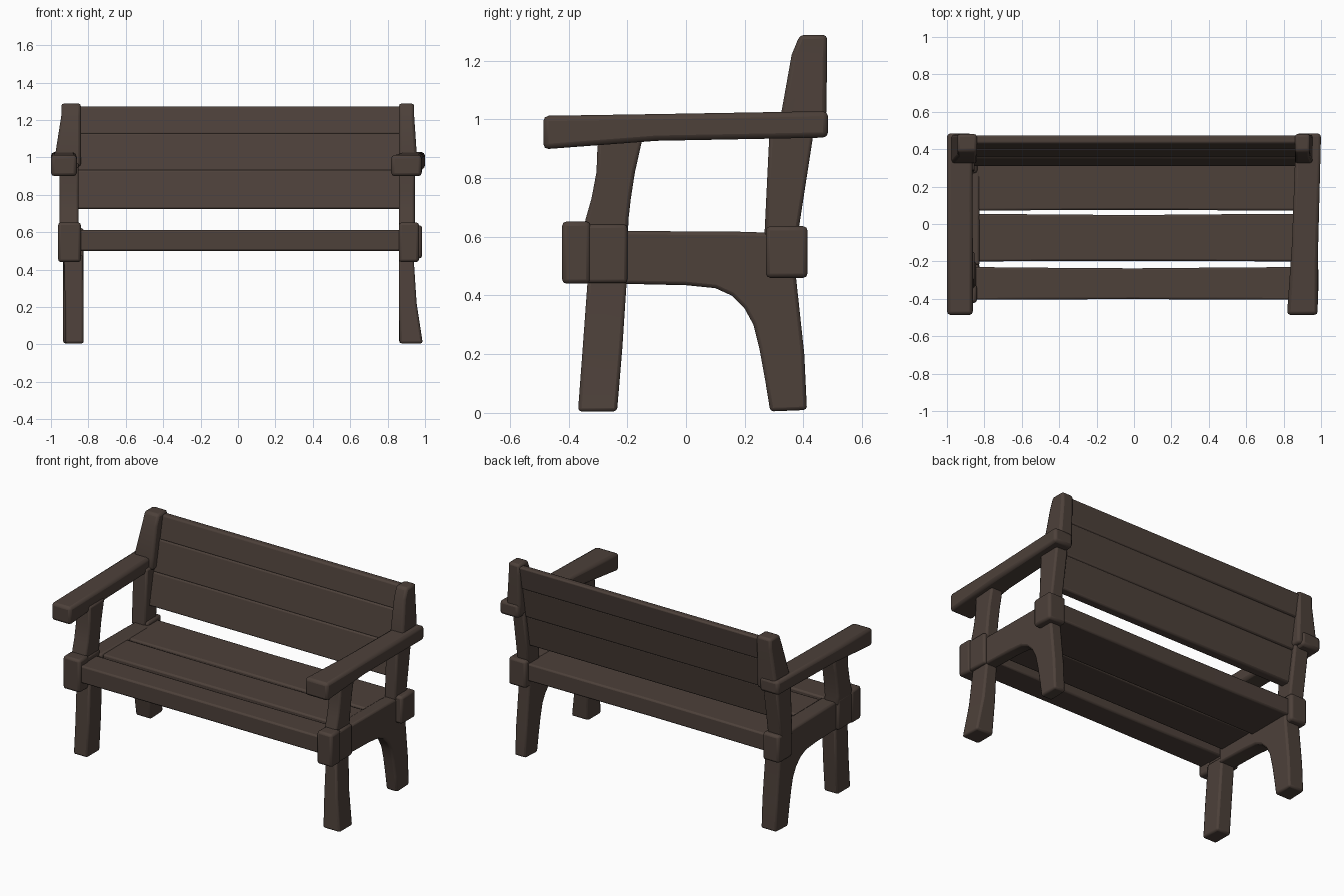
import bpy, bmesh, math

if "Cube" in bpy.data.objects:
    bpy.data.objects.remove(bpy.data.objects["Cube"])

wood = bpy.data.materials.new("dark brown wood")
wood.diffuse_color = (0.074, 0.052, 0.042, 1)
wood.use_nodes = True
wood.node_tree.nodes["Principled BSDF"].inputs["Base Color"].default_value = wood.diffuse_color


def finish(name, bm, bevel):
    """Turn a bmesh into a softly bevelled, smooth-shaded wooden part."""
    bmesh.ops.recalc_face_normals(bm, faces=bm.faces)
    me = bpy.data.meshes.new(name)
    bm.to_mesh(me)
    bm.free()
    me.materials.append(wood)
    ob = bpy.data.objects.new(name, me)
    bpy.context.collection.objects.link(ob)
    mod = ob.modifiers.new("soft edges", 'BEVEL')
    mod.width, mod.segments = bevel, 2
    mod.limit_method, mod.angle_limit = 'ANGLE', math.radians(35)
    bpy.ops.object.select_all(action='DESELECT')
    ob.select_set(True)
    bpy.context.view_layer.objects.active = ob
    bpy.ops.object.shade_smooth_by_angle(angle=math.radians(35))
    return ob


def skin(name, rings, bevel=0.012):
    """Join successive rings of points into a closed solid."""
    bm = bmesh.new()
    rows = [[bm.verts.new(p) for p in ring] for ring in rings]
    n = len(rows[0])
    for a, b in zip(rows, rows[1:]):
        for i in range(n):
            j = (i + 1) % n
            bm.faces.new((a[i], a[j], b[j], b[i]))
    bm.faces.new(rows[0])
    bm.faces.new(rows[-1])
    return finish(name, bm, bevel)


def post(name, sections, bevel=0.012):
    """Upright part from (z, x0, x1, y0, y1) sections."""
    return skin(name, [[(a, c, z), (b, c, z), (b, d, z), (a, d, z)]
                       for z, a, b, c, d in sections], bevel)


def box(name, x0, x1, y0, y1, z0, z1, bevel=0.012):
    return post(name, [(z0, x0, x1, y0, y1), (z1, x0, x1, y0, y1)], bevel)


def extrude_x(name, profile, x0, x1, bevel=0.012):
    """Side profile of (y, z) points extruded along x."""
    return skin(name, [[(x, y, z) for y, z in profile] for x in (x0, x1)], bevel)


# Seat slats, with slightly hollowed edges along their length
for i, (y0, y1, z0) in enumerate([(-0.405, -0.23, 0.50), (-0.20, 0.055, 0.52),
                                  (0.072, 0.385, 0.50)]):
    rings = []
    for x, d in ((-0.88, 0), (-0.45, 0.004), (0, 0.007), (0.45, 0.003), (0.89, 0)):
        rings.append([(x, y0 + d * 0.5, z0), (x, y1 - d, z0),
                      (x, y1 - d, 0.612), (x, y0 + d * 0.5, 0.612)])
    skin(f"seat_slat_{i + 1}", rings, 0.01)


# Leaning backrest slats that meet in narrow grooves
def lean(z):
    return 0.31 + (z - 0.73) * 0.2


for i, (z0, z1, step) in enumerate([(0.725, 0.932, 0), (0.926, 1.128, 0.006),
                                    (1.122, 1.272, 0.012)]):
    extrude_x(f"back_slat_{i + 1}",
              [(lean(z0) + step, z0), (lean(z1) + step, z1),
               (lean(z1) + 0.056, z1), (lean(z0) + 0.062, z0)], -0.875, 0.885, 0.01)

# Lower rail and arched rear leg share one side profile
frame_profile = [(-0.22, 0.44), (0.0, 0.435), (0.10, 0.425), (0.155, 0.40),
                 (0.20, 0.355), (0.23, 0.30), (0.25, 0.22), (0.27, 0.11),
                 (0.287, 0.005), (0.412, 0.01), (0.403, 0.20), (0.375, 0.46),
                 (0.375, 0.61), (0.20, 0.617), (-0.22, 0.62)]

# The hand-made ends differ a little: x limits for each side
ends = {
    "left": dict(frame=(-0.935, -0.825), front=(-0.962, -0.84), rear=(-0.955, -0.838),
                 leg=[(-0.925, -0.825), (-0.925, -0.825), (-0.93, -0.83)],
                 up=(-0.955, -0.852), top=(-0.945, -0.84), foot=(-0.975, -0.84),
                 arm=[(-1.0, -0.862), (-1.0, -0.862), (-1.0, -0.865)]),
    "right": dict(frame=(0.862, 0.942), front=(0.86, 0.968), rear=(0.862, 0.985),
                  leg=[(0.865, 0.988), (0.86, 0.955), (0.86, 0.938)],
                  up=(0.86, 0.945), top=(0.86, 0.942), foot=(0.86, 0.955),
                  arm=[(0.818, 0.982), (0.845, 0.985), (0.866, 1.0)]),
}

for side, e in ends.items():
    extrude_x(f"{side}_side_rail_and_rear_leg", frame_profile, *e["frame"])

    # Front leg
    post(f"{side}_front_leg", [
        (0.005, *e["leg"][0], -0.368, -0.235),
        (0.22, *e["leg"][1], -0.352, -0.217),
        (0.48, *e["leg"][2], -0.333, -0.20)])

    # Chunky joint blocks at the seat corners
    f0, f1 = e["front"]
    box(f"{side}_front_corner_block", f0, f1, -0.422, -0.325, 0.44, 0.652, 0.015)
    box(f"{side}_front_joint_block", f0 + 0.006, f1 - 0.006, -0.34, -0.20, 0.442, 0.642)
    box(f"{side}_rear_joint_block", *e["rear"], 0.272, 0.414, 0.46, 0.636, 0.015)

    # Curved post under the armrest
    post(f"{side}_arm_post", [
        (0.60, *e["up"], -0.355, -0.198),
        (0.66, *e["up"], -0.342, -0.196),
        (0.73, *e["up"], -0.322, -0.188),
        (0.82, *e["up"], -0.305, -0.174),
        (0.95, *e["up"], -0.30, -0.145)])

    # Back post: lower shaft and tapered top
    post(f"{side}_back_post", [
        (0.60, *e["up"], 0.267, 0.38),
        (0.97, *e["up"], 0.285, 0.437)])
    post(f"{side}_back_post_top", [
        (0.95, *e["foot"], 0.322, 0.475),
        (1.03, *e["foot"], 0.326, 0.478),
        (1.22, *e["top"], 0.36, 0.481),
        (1.288, *e["top"], 0.388, 0.481)], 0.015)

    # Armrest running front to back
    skin(f"{side}_armrest", [
        [(a, y, z0), (b, y, z0), (b, y, z1), (a, y, z1)]
        for (a, b), y, z0, z1 in zip(e["arm"], (-0.486, -0.10, 0.484),
                                     (0.898, 0.927, 0.938), (1.012, 1.018, 1.028))], 0.018)
